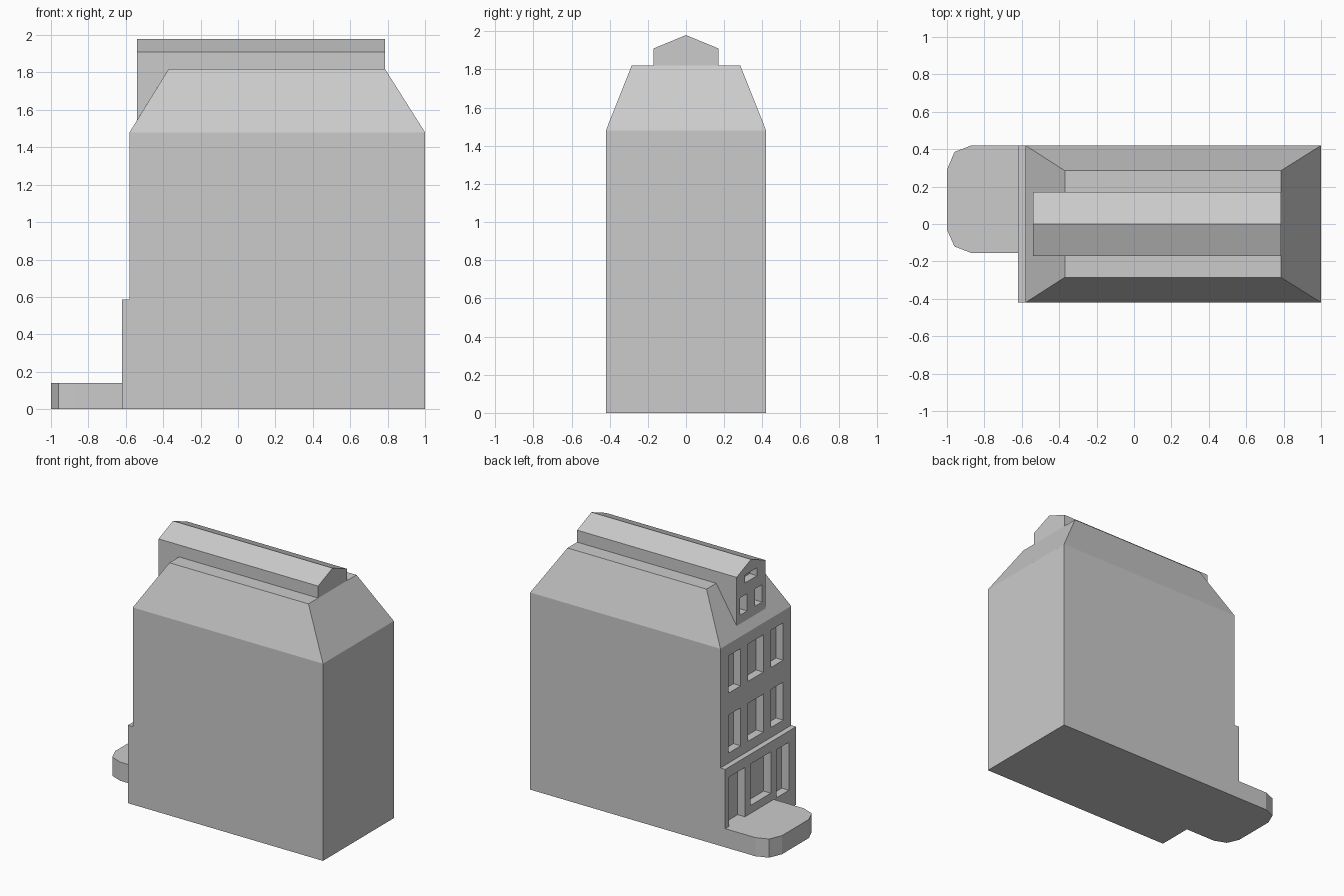
import bpy, bmesh

if "Cube" in bpy.data.objects:
    bpy.data.objects.remove(bpy.data.objects["Cube"])

WALL_X, SHOP_X, DORMER_X = -0.58, -0.62, -0.54
DEPTH = 0.06


def finish(name, bm):
    bmesh.ops.recalc_face_normals(bm, faces=bm.faces[:])
    mesh = bpy.data.meshes.new(name)
    bm.to_mesh(mesh)
    bm.free()
    obj = bpy.data.objects.new(name, mesh)
    bpy.context.collection.objects.link(obj)
    return obj


def loft(bm, sections):
    """Closed solid through matching point loops."""
    rings = [[bm.verts.new(p) for p in s] for s in sections]
    n = len(rings[0])
    for a, b in zip(rings, rings[1:]):
        for i in range(n):
            j = (i + 1) % n
            bm.faces.new((a[i], a[j], b[j], b[i]))
    bm.faces.new(rings[0])
    bm.faces.new(rings[-1])


def box(bm, x0, x1, y0, y1, z0, z1):
    loft(bm, [[(x, y, z) for x, y in ((x0, y0), (x1, y0), (x1, y1), (x0, y1))]
              for z in (z0, z1)])


# House walls with projecting ground floor, then the sloped roof
bm = bmesh.new()
profile = [(SHOP_X, 0), (1, 0), (1, 1.48), (WALL_X, 1.48), (WALL_X, 0.585), (SHOP_X, 0.585)]
loft(bm, [[(x, y, z) for x, z in profile] for y in (-0.42, 0.42)])
eaves = next(f for f in bm.faces if all(abs(v.co.z - 1.48) < 1e-4 for v in f.verts))
roof_top = bmesh.ops.extrude_discrete_faces(bm, faces=[eaves])["faces"][0]
for v in roof_top.verts:
    v.co = (0.785 if v.co.x > 0 else -0.37, 0.285 if v.co.y > 0 else -0.285, 1.82)
house = finish("house", bm)

# Long gabled attic sitting on the roof
bm = bmesh.new()
loft(bm, [[(x, -0.17, base), (x, 0.17, base), (x, 0.17, 1.91), (x, 0, 1.98), (x, -0.17, 1.91)]
          for x, base in ((DORMER_X, 1.545), (-0.37, 1.82), (0.785, 1.82))])
attic = finish("attic", bm)

# Rounded terrace
bm = bmesh.new()
outline = [(SHOP_X, -0.155), (-0.87, -0.155), (-0.96, -0.12), (-1, -0.03),
           (-1, 0.29), (-0.96, 0.385), (-0.87, 0.42), (SHOP_X, 0.42)]
loft(bm, [[(x, y, z) for x, y in outline] for z in (0, 0.14)])
finish("terrace", bm)

# Window and door recesses: (wall x, y range, z range)
openings = [(WALL_X, y0, y1, z0, z1)
            for z0, z1 in ((0.66, 0.945), (1.11, 1.39))
            for y0, y1 in ((-0.325, -0.18), (-0.09, 0.09), (0.18, 0.325))]
openings += [(SHOP_X, 0.187, 0.376, 0.14, 0.51),
             (SHOP_X, -0.12, 0.118, 0.20, 0.51),
             (SHOP_X, -0.335, -0.187, 0.14, 0.50),
             (DORMER_X, 0.045, 0.13, 1.61, 1.74),
             (DORMER_X, -0.13, -0.045, 1.61, 1.74),
             (DORMER_X, -0.072, 0.072, 1.83, 1.89)]
bm = bmesh.new()
for x, y0, y1, z0, z1 in openings:
    box(bm, x - 0.02, x + DEPTH, y0, y1, z0, z1)
cutter = finish("recess_cutter", bm)
cutter.hide_render = True

for obj in (house, attic):
    mod = obj.modifiers.new("recesses", 'BOOLEAN')
    mod.operation = 'DIFFERENCE'
    mod.solver = 'EXACT'
    mod.object = cutter
    bpy.context.view_layer.objects.active = obj
    bpy.ops.object.modifier_apply(modifier=mod.name)
bpy.data.objects.remove(cutter)
